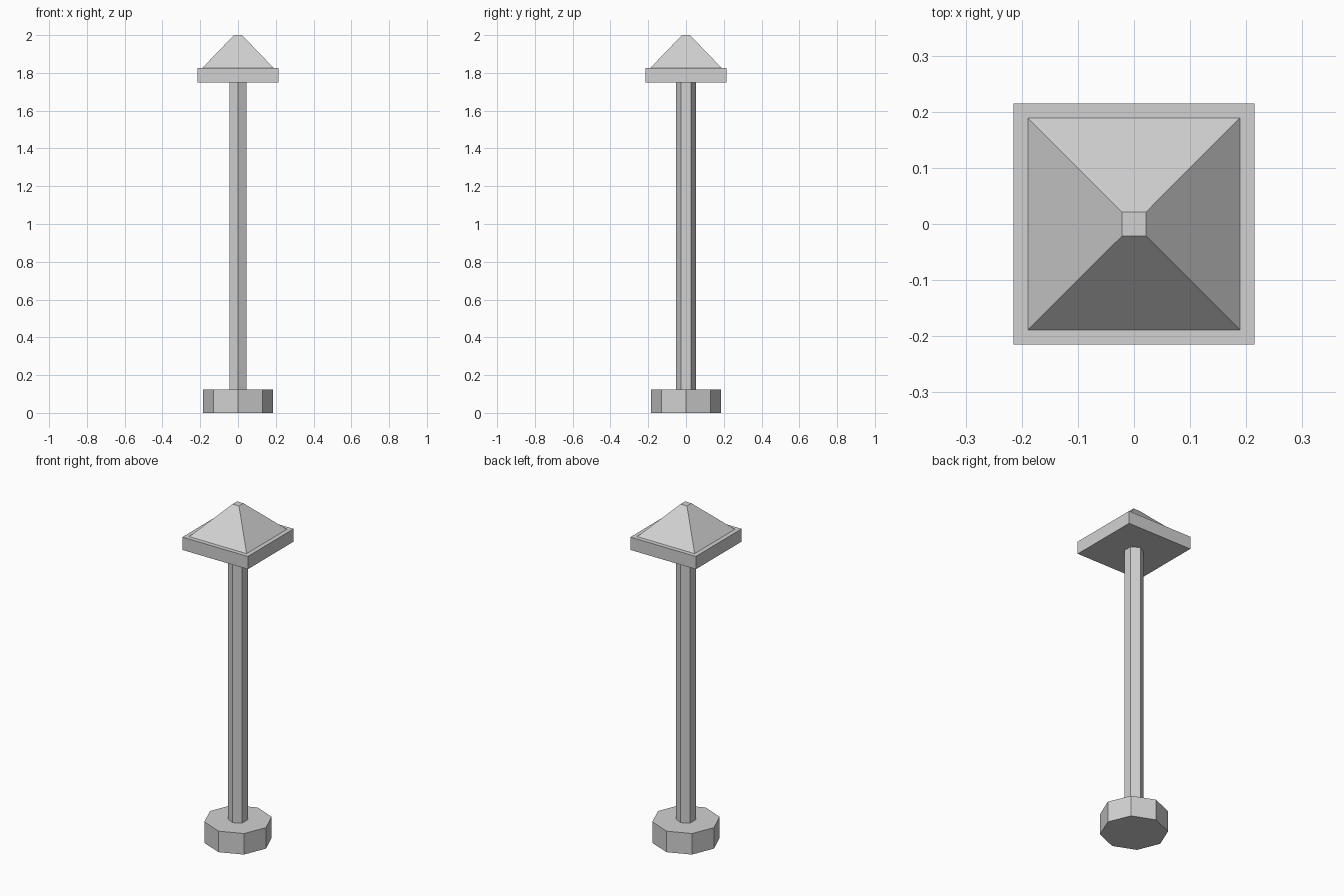
import bpy
import bmesh
from math import cos, sin, pi, sqrt

cube = bpy.data.objects.get("Cube")
if cube:
    bpy.data.objects.remove(cube, do_unlink=True)

grey = bpy.data.materials.new("light_grey")
grey.use_nodes = True
colour = (0.64, 0.64, 0.64, 1)
grey.diffuse_color = colour
grey.node_tree.nodes["Principled BSDF"].inputs["Base Color"].default_value = colour


def stacked_prism(name, sides, start, profile):
    """Closed, flat-shaded solid through rings of (corner radius, height)."""
    bm = bmesh.new()
    angles = [start + 2 * pi * i / sides for i in range(sides)]
    rings = [[bm.verts.new((r * cos(a), r * sin(a), z)) for a in angles]
             for r, z in profile]
    for low, high in zip(rings, rings[1:]):
        for i in range(sides):
            j = (i + 1) % sides
            bm.faces.new((low[i], low[j], high[j], high[i]))
    bm.faces.new(rings[0][::-1])
    bm.faces.new(rings[-1])
    mesh = bpy.data.meshes.new(name)
    bm.to_mesh(mesh)
    bm.free()
    mesh.materials.append(grey)
    obj = bpy.data.objects.new(name, mesh)
    bpy.context.collection.objects.link(obj)
    return obj


# Octagonal foot
stacked_prism("base", 8, 0, [(0.184, 0), (0.184, 0.125)])

# Hexagonal pole with corners to front and back
stacked_prism("pole", 6, pi / 2, [(0.053, 0.125), (0.053, 1.75)])

# Square cap: slab, narrow ledge and truncated pyramid (half widths)
cap = [(0.215, 1.75), (0.215, 1.826), (0.189, 1.826), (0.021, 2.0)]
stacked_prism("cap", 4, pi / 4, [(w * sqrt(2), z) for w, z in cap])
